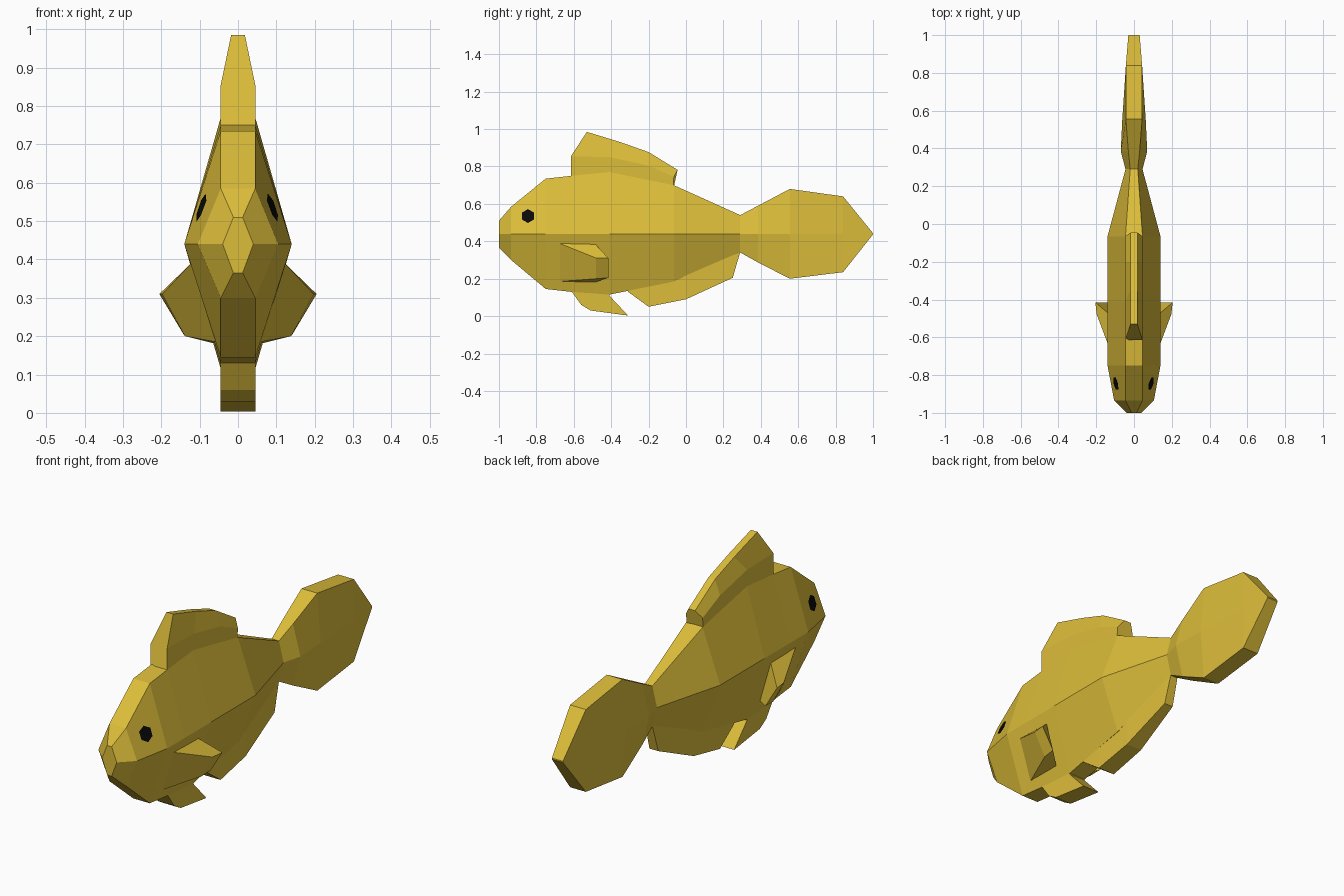
import bpy, bmesh, math
from mathutils import Vector
from mathutils.bvhtree import BVHTree

cube = bpy.data.objects.get("Cube")
if cube:
    bpy.data.objects.remove(cube, do_unlink=True)


def material(name, rgb):
    m = bpy.data.materials.new(name)
    m.use_nodes = True
    m.diffuse_color = (*rgb, 1)
    bsdf = m.node_tree.nodes["Principled BSDF"]
    bsdf.inputs["Base Color"].default_value = (*rgb, 1)
    bsdf.inputs["Roughness"].default_value = 0.8
    return m


YELLOW = material("golden yellow", (0.72, 0.51, 0.042))
BLACK = material("eye black", (0.003, 0.003, 0.003))


def finish(name, bm, mat):
    me = bpy.data.meshes.new(name)
    bm.to_mesh(me)
    me.materials.append(mat)
    ob = bpy.data.objects.new(name, me)
    bpy.context.collection.objects.link(ob)
    return ob


def loft(name, rings, mat=YELLOW):
    """Skin a list of closed rings and cap both ends."""
    bm = bmesh.new()
    vs = [[bm.verts.new(p) for p in r] for r in rings]
    n = len(vs[0])
    for a, b in zip(vs, vs[1:]):
        for i in range(n):
            j = (i + 1) % n
            bm.faces.new((a[i], a[j], b[j], b[i]))
    bm.faces.new(vs[0])
    bm.faces.new(vs[-1][::-1])
    bmesh.ops.recalc_face_normals(bm, faces=bm.faces)
    finish(name, bm, mat)
    return bm


def mirrored(half):
    """Close a half ring by adding its mirror image across x = 0."""
    return half + [(-x, y, z) for x, y, z in reversed(half)]


# Body and tail: hexagonal sections (y, top z, bottom z, edge half width, mid half width)
MID = 0.44
body_sections = [
    (-1.00, 0.51, 0.365, 0.012, 0.04),
    (-0.935, 0.585, 0.30, 0.045, 0.105),
    (-0.75, 0.735, 0.145, 0.045, 0.14),
    (-0.615, 0.75, 0.13, 0.045, 0.14),
    (-0.41, 0.77, 0.115, 0.045, 0.14),
    (-0.065, 0.70, 0.185, 0.045, 0.14),
    (0.29, 0.54, 0.34, 0.02, 0.045),
    (0.385, 0.59, 0.287, 0.03, 0.07),
    (0.555, 0.68, 0.20, 0.043, 0.062),
    (0.84, 0.64, 0.235, 0.043, 0.043),
    (1.00, 0.443, 0.437, 0.03, 0.03),
]
body = loft("body_and_tail", [
    mirrored([(e, y, t), (w, y, MID), (e, y, b)])
    for y, t, b, e, w in body_sections])

# Dorsal fin: straight base band, then a taper to a narrow ridge
dorsal = [
    ((-0.615, 0.72), (-0.615, 0.855), (-0.53, 0.985)),
    ((-0.41, 0.74), (-0.41, 0.85), (-0.35, 0.93)),
    ((-0.20, 0.70), (-0.20, 0.805), (-0.20, 0.877)),
    ((-0.07, 0.67), (-0.065, 0.745), (-0.045, 0.782)),
]
loft("dorsal_fin", [
    mirrored([(w, y, z) for w, (y, z) in zip((0.045, 0.045, 0.018), s)])
    for s in dorsal])

# Rear belly fin: (y, top z, bottom z, half width)
belly = [
    (-0.31, 0.20, 0.13, 0.045),
    (-0.20, 0.22, 0.05, 0.045),
    (0.00, 0.25, 0.09, 0.042),
    (0.25, 0.36, 0.205, 0.024),
    (0.289, 0.38, 0.34, 0.02),
]
loft("rear_belly_fin", [
    mirrored([(w, y, t), (w, y, b)]) for y, t, b, w in belly])

# Front belly fin: hooked side profile extruded across the body
hook = [(-0.615, 0.17), (-0.61, 0.13), (-0.56, 0.06), (-0.51, 0.03),
        (-0.31, 0.003), (-0.41, 0.11), (-0.41, 0.17)]
loft("front_belly_fin", [[(x, y, z) for y, z in hook] for x in (-0.045, 0.045)])

# Side fins: flare out and back from the flank
root = [(0.122, -0.68, 0.39), (0.122, -0.485, 0.385),
        (0.058, -0.49, 0.18), (0.058, -0.68, 0.185)]
tip = [(0.197, -0.48, 0.31), (0.205, -0.415, 0.31),
       (0.142, -0.415, 0.205), (0.138, -0.48, 0.20)]
for side, s in (("left", 1), ("right", -1)):
    loft(side + "_side_fin", [[(s * x, y, z) for x, y, z in r] for r in (root, tip)])

# Eyes: hexagon plates laid on the head surface
tree = BVHTree.FromBMesh(body)
for side, s in (("left", 1), ("right", -1)):
    bm = bmesh.new()

    def on_head(dy, dz):
        hit = tree.ray_cast(Vector((s, -0.845 + dy, 0.535 + dz)), Vector((-s, 0, 0)))[0]
        return bm.verts.new(hit + Vector((s * 0.005, 0, 0)))

    centre = on_head(0, 0)
    rim = [on_head(0.037 * math.sin(k * math.pi / 3), 0.037 * math.cos(k * math.pi / 3))
           for k in range(6)]
    for k in range(6):
        f = bm.faces.new((centre, rim[k], rim[(k + 1) % 6]))
        f.normal_update()
        if f.normal.x * s < 0:
            f.normal_flip()
    finish(side + "_eye", bm, BLACK)
    bm.free()
body.free()
